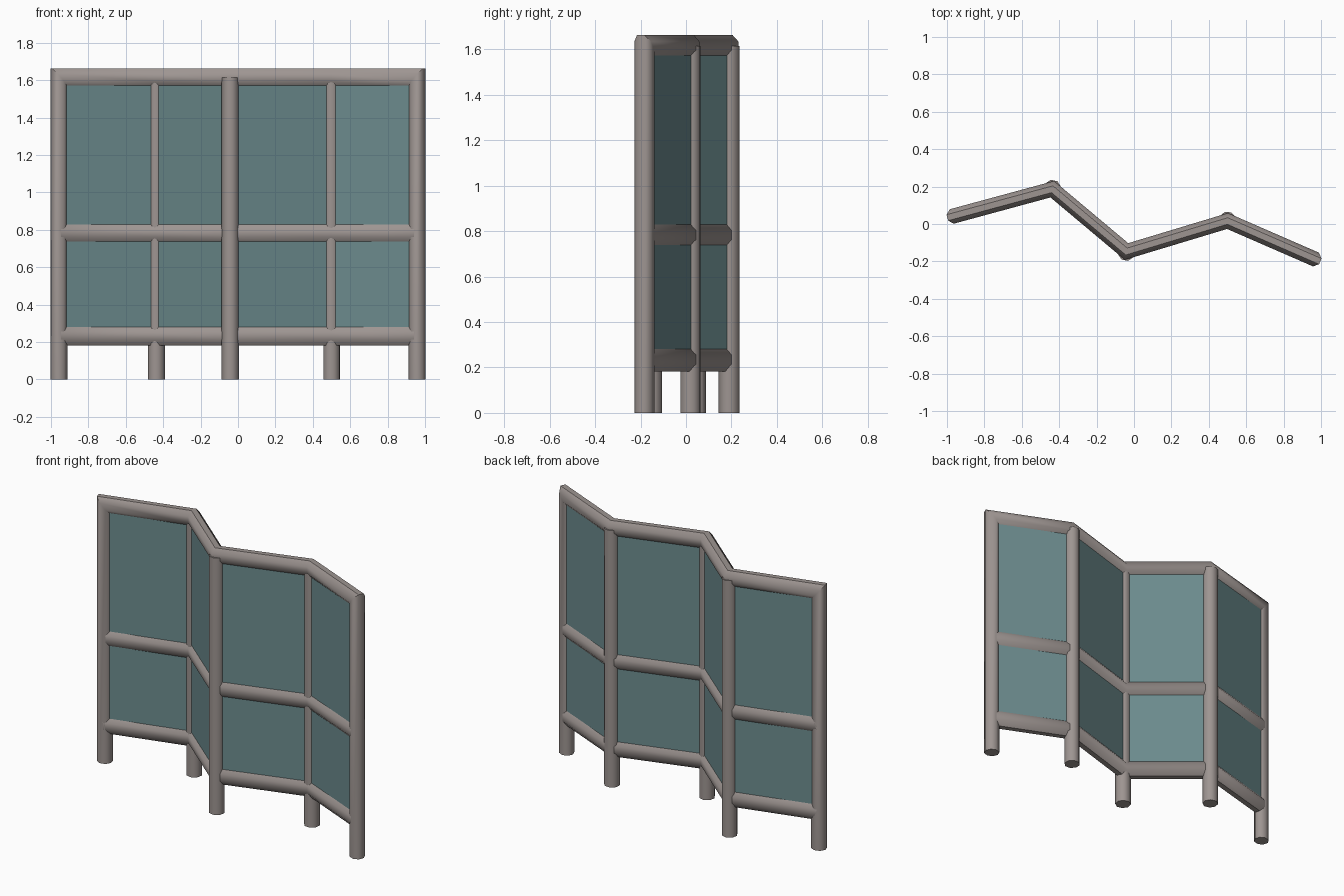
import bpy, bmesh, math
from mathutils import Vector

if "Cube" in bpy.data.objects:
    bpy.data.objects.remove(bpy.data.objects["Cube"])

# Plan-view fold line of the screen
PLAN = [(-0.957, 0.045), (-0.437, 0.186), (-0.04, -0.147), (0.5, 0.016), (0.957, -0.183)]


def material(name, rgb):
    m = bpy.data.materials.new(name)
    m.diffuse_color = (*rgb, 1)
    m.use_nodes = True
    m.node_tree.nodes["Principled BSDF"].inputs["Base Color"].default_value = m.diffuse_color
    return m


WOOD = material("wood", (0.34, 0.30, 0.285))
TEAL = material("teal_panel", (0.15, 0.26, 0.27))


def octagon(hu, hv):
    c = 1 / math.cos(math.pi / 8)
    angles = [math.pi / 8 + k * math.pi / 4 for k in range(8)]
    return [(hu * c * math.cos(a), hv * c * math.sin(a)) for a in angles]


def finish(name, rings, mat):
    bm = bmesh.new()
    loops = [[bm.verts.new(p) for p in ring] for ring in rings]
    n = len(loops[0])
    for a, b in zip(loops, loops[1:]):
        for i in range(n):
            j = (i + 1) % n
            bm.faces.new((a[i], a[j], b[j], b[i]))
    bm.faces.new(loops[0])
    bm.faces.new(loops[-1])
    bmesh.ops.recalc_face_normals(bm, faces=bm.faces)
    me = bpy.data.meshes.new(name)
    bm.to_mesh(me)
    bm.free()
    me.materials.append(mat)
    ob = bpy.data.objects.new(name, me)
    bpy.context.collection.objects.link(ob)
    bpy.ops.object.select_all(action='DESELECT')
    ob.select_set(True)
    bpy.context.view_layer.objects.active = ob
    bpy.ops.object.shade_smooth_by_angle(angle=math.radians(50 if n == 8 else 20))
    return ob


def sweep(name, path, profile, mat, zscale=1.0):
    """Sweep a (depth, in-plane) profile along a path with mitred corners."""
    pts = [Vector((x, y, z / zscale)) for x, y, z in path]
    dirs = [(b - a).normalized() for a, b in zip(pts, pts[1:])]
    depth = [Vector((-t.y, t.x, 0)) for t in dirs]
    if depth[0].length < 0.01:
        depth[0], depth[-1] = depth[1], depth[-2]
    rings = []
    for i, p in enumerate(pts):
        k = max(i - 1, 0)
        t, d = dirs[k], depth[k].normalized()
        v = t.cross(d)
        n = t + dirs[min(i, len(dirs) - 1)]
        ring = []
        for u, w in profile:
            o = d * u + v * w
            q = p + o - t * (o.dot(n) / t.dot(n))
            ring.append((q.x, q.y, q.z * zscale))
        rings.append(ring)
    return finish(name, rings, mat)


def level(z):
    return [(x, y, z) for x, y in PLAN]


# Outer frame: end posts and top rail in one mitred tube
TOP = 1.614
sweep("outer_frame", [(*PLAN[0], 0)] + level(TOP) + [(*PLAN[-1], 0)],
      octagon(0.04, 0.0425), WOOD, 0.049 / 0.0425)

# Middle and bottom rails
for name, z in (("middle_rail", 0.783), ("bottom_rail", 0.235)):
    sweep(name, level(z), octagon(0.04, 0.053), WOOD)

# Fold posts, pushed slightly to the outside of each bend
for i in (1, 2, 3):
    a, p, b = (Vector(q) for q in PLAN[i - 1:i + 2])
    out = -((a - p).normalized() + (b - p).normalized()).normalized()
    side = Vector((-out.y, out.x))
    c = p + out * 0.004
    ring = [c + out * u + side * v for u, v in octagon(0.0434, 0.0434)]
    finish(f"fold_post_{i}", [[(q.x, q.y, z) for q in ring] for z in (0, TOP)], WOOD)

# Folded infill panels
for name, z0, z1 in (("lower_panels", 0.235, 0.783), ("upper_panels", 0.783, TOP)):
    h = (z1 - z0) / 2
    sweep(name, level((z0 + z1) / 2),
          [(-0.0225, -h), (0.0225, -h), (0.0225, h), (-0.0225, h)], TEAL)
